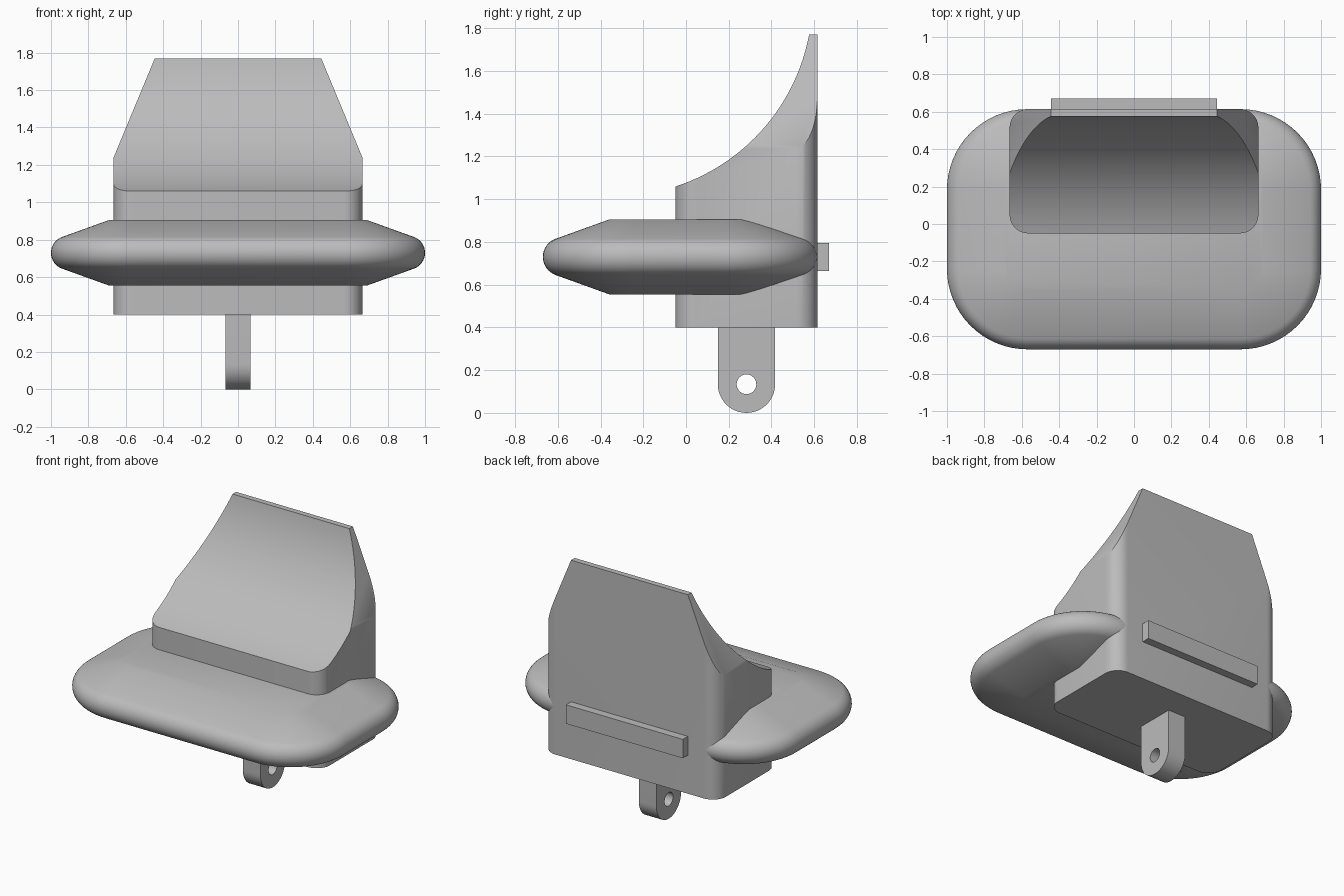
import bpy
import bmesh
from math import sin, cos, pi, radians
from mathutils import Matrix, Vector

if "Cube" in bpy.data.objects:
    bpy.data.objects.remove(bpy.data.objects["Cube"])

# Single plain grey
grey = bpy.data.materials.new("plain grey")
grey.use_nodes = True
COLOUR = (0.5, 0.5, 0.5, 1)
grey.diffuse_color = COLOUR
grey.node_tree.nodes["Principled BSDF"].inputs["Base Color"].default_value = COLOUR


def make(name, bm):
    bmesh.ops.recalc_face_normals(bm, faces=bm.faces)
    mesh = bpy.data.meshes.new(name)
    bm.to_mesh(mesh)
    bm.free()
    mesh.materials.append(grey)
    ob = bpy.data.objects.new(name, mesh)
    bpy.context.collection.objects.link(ob)
    return ob


def smooth(ob):
    bpy.ops.object.select_all(action='DESELECT')
    ob.select_set(True)
    bpy.context.view_layer.objects.active = ob
    bpy.ops.object.shade_smooth_by_angle(angle=radians(30))


def rounded_rect(x, y0, y1, r, steps):
    """Outline of a rectangle spanning -x..x and y0..y1 with round corners."""
    pts = []
    centres = [(x - r, y1 - r), (r - x, y1 - r), (r - x, y0 + r), (x - r, y0 + r)]
    for q, (cx, cy) in enumerate(centres):
        for i in range(steps + 1):
            a = (q + i / steps) * pi / 2
            pts.append((cx + r * cos(a), cy + r * sin(a)))
    return pts


def loft(rings):
    """Skin a stack of matching rings of points and cap both ends."""
    bm = bmesh.new()
    rows = [[bm.verts.new(p) for p in ring] for ring in rings]
    n = len(rows[0])
    for a, b in zip(rows, rows[1:]):
        for i in range(n):
            j = (i + 1) % n
            bm.faces.new((a[i], a[j], b[j], b[i]))
    bm.faces.new(rows[0][::-1])
    bm.faces.new(rows[-1])
    return bm


def cut_cylinder(ob, y, z, radius, width, segments):
    """Subtract a cylinder that runs along x."""
    bm = bmesh.new()
    bmesh.ops.create_cone(bm, cap_ends=True, segments=segments, radius1=radius,
                          radius2=radius, depth=width,
                          matrix=Matrix.Translation((0, y, z)) @ Matrix.Rotation(pi / 2, 4, 'Y'))
    cutter = make("cutter", bm)
    cutter.hide_render = True
    mod = ob.modifiers.new("cut", 'BOOLEAN')
    mod.operation = 'DIFFERENCE'
    mod.solver = 'EXACT'
    mod.object = cutter
    result = bpy.data.meshes.new_from_object(
        ob.evaluated_get(bpy.context.evaluated_depsgraph_get()))
    ob.modifiers.clear()
    ob.data = result
    bpy.data.objects.remove(cutter)


# Main block: rounded column, sloped shoulders, concave front
outline = rounded_rect(0.665, -0.05, 0.615, 0.1, 10)
bm = loft([[(x, y, z) for x, y in outline] for z in (0.4, 1.77)])
for side in (-1, 1):
    cut = bmesh.ops.bisect_plane(
        bm, geom=bm.verts[:] + bm.edges[:] + bm.faces[:],
        plane_co=Vector((side * 0.665, 0, 1.24)),
        plane_no=Vector((side * 0.53, 0, 0.22)), clear_outer=True)
    rim = [e for e in cut["geom_cut"] if isinstance(e, bmesh.types.BMEdge)]
    bmesh.ops.edgeloop_fill(bm, edges=rim)
block = make("main_block", bm)
cut_cylinder(block, -0.336, 1.942, 0.928, 3, 160)
smooth(block)

# Flange: rounded rectangle lofted through a bevelled, round-nosed section
MID, NOSE, INSET, HALF = 0.73, 0.09, 0.31, 0.175
section = [(INSET, MID - HALF)]
for i in range(17):
    a = radians(-70 + 140 * i / 16)
    section.append((NOSE - NOSE * cos(a), MID + NOSE * sin(a)))
section.append((INSET, MID + HALF))
rings = []
for t, z in section:
    pts = rounded_rect(1 - t, -0.67 + t, 0.614 - t, 0.43 - t, 16)
    rings.append([(x, y, z) for x, y in pts])
flange = make("flange", loft(rings))
smooth(flange)

# Lower lug with a round end and a pin hole
LUG_Y, LUG_R = 0.283, 0.134
profile = [(LUG_Y + LUG_R, 0.41), (LUG_Y - LUG_R, 0.41)]
for i in range(25):
    a = pi + pi * i / 24
    profile.append((LUG_Y + LUG_R * cos(a), LUG_R + LUG_R * sin(a)))
lug = make("lower_lug", loft([[(x, y, z) for y, z in profile] for x in (-0.067, 0.067)]))
cut_cylinder(lug, LUG_Y, LUG_R, 0.046, 1, 32)
smooth(lug)

# Flat bar on the back
bm = bmesh.new()
bmesh.ops.create_cube(bm, size=1, matrix=Matrix.Translation((0, 0.64, 0.73))
                      @ Matrix.Diagonal((0.89, 0.06, 0.13, 1)))
make("back_bar", bm)
